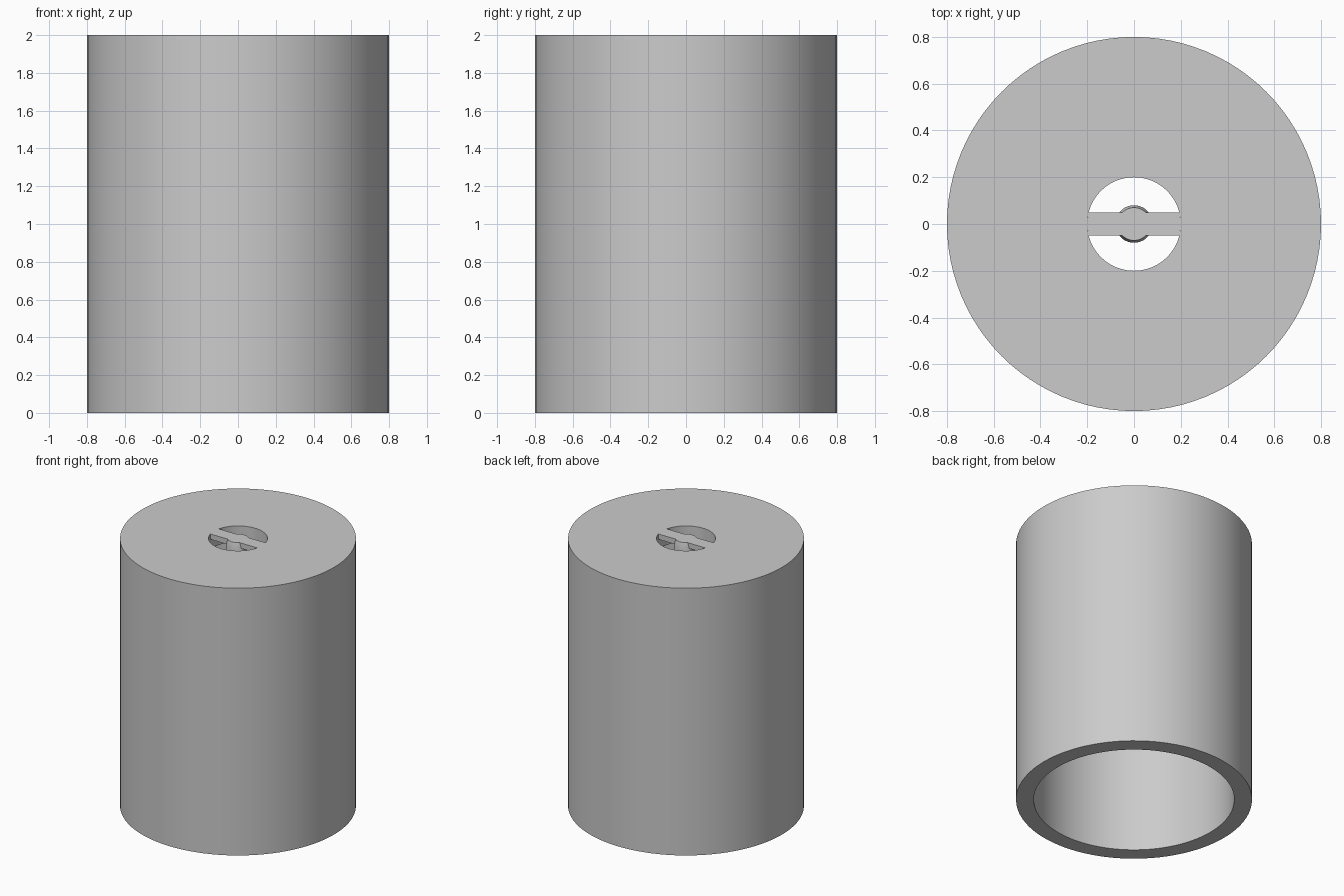
import bpy, bmesh, math

if "Cube" in bpy.data.objects:
    bpy.data.objects.remove(bpy.data.objects["Cube"], do_unlink=True)

HEIGHT = 2.0
OUTER, INNER, HOLE = 0.8, 0.68, 0.2
WALL = 0.12
BAR_HALF, BAR_DEPTH = 0.05, 0.04
HUB_TOP, HUB_LOW = 0.07, 0.08
SEGMENTS = 96

# One plain grey for the whole model
grey = bpy.data.materials.new("plain_grey")
grey.use_nodes = True
colour = (0.6, 0.6, 0.6, 1.0)
grey.diffuse_color = colour
grey.node_tree.nodes["Principled BSDF"].inputs["Base Color"].default_value = colour


def finish(name, bm):
    """Turn a bmesh into a smooth shaded object with sharp corners."""
    bmesh.ops.recalc_face_normals(bm, faces=bm.faces)
    mesh = bpy.data.meshes.new(name)
    bm.to_mesh(mesh)
    bm.free()
    mesh.materials.append(grey)
    obj = bpy.data.objects.new(name, mesh)
    bpy.context.collection.objects.link(obj)
    bpy.ops.object.select_all(action='DESELECT')
    obj.select_set(True)
    bpy.context.view_layer.objects.active = obj
    bpy.ops.object.shade_smooth_by_angle(angle=math.radians(30))
    return obj


def lathe(name, profile, closed):
    """Spin a radius/height profile around the z axis."""
    bm = bmesh.new()
    verts = [bm.verts.new((r, 0, z)) for r, z in profile]
    pairs = list(zip(verts, verts[1:]))
    if closed:
        pairs.append((verts[-1], verts[0]))
    edges = [bm.edges.new(p) for p in pairs]
    bmesh.ops.spin(bm, geom=verts + edges, cent=(0, 0, 0), axis=(0, 0, 1),
                   angle=math.tau, steps=SEGMENTS)
    bmesh.ops.remove_doubles(bm, verts=bm.verts, dist=0.0001)
    return finish(name, bm)


def arc(radius, start, end, steps):
    angles = [start + (end - start) * i / steps for i in range(steps + 1)]
    return [(radius * math.cos(a), radius * math.sin(a)) for a in angles]


# Hollow shell: open below, with a round hole in its thick top
lathe("shell", [(OUTER, 0), (OUTER, HEIGHT), (HOLE, HEIGHT),
                (HOLE, HEIGHT - WALL), (INNER, HEIGHT - WALL), (INNER, 0)], True)

# Cross bar: spans the hole flush with the top, widening to a round centre
end = math.asin(BAR_HALF / HOLE)
hub = math.asin(BAR_HALF / HUB_TOP)
half = arc(HOLE, -end, end, 8) + arc(HUB_TOP, hub, math.pi - hub, 16)
outline = half + [(-x, -y) for x, y in half]
bm = bmesh.new()
face = bm.faces.new([bm.verts.new((x, y, HEIGHT)) for x, y in outline])
lower = bmesh.ops.extrude_face_region(bm, geom=[face], use_keep_orig=True)
moved = [g for g in lower["geom"] if isinstance(g, bmesh.types.BMVert)]
bmesh.ops.translate(bm, verts=moved, vec=(0, 0, -BAR_DEPTH))
finish("cross_bar", bm)

# Hub: flared collar under the centre of the bar
top = HEIGHT - 0.001
lathe("hub", [(0, top), (HUB_TOP, top), (HUB_LOW, HEIGHT - BAR_DEPTH),
              (HUB_LOW, HEIGHT - WALL), (0, HEIGHT - WALL)], False)
